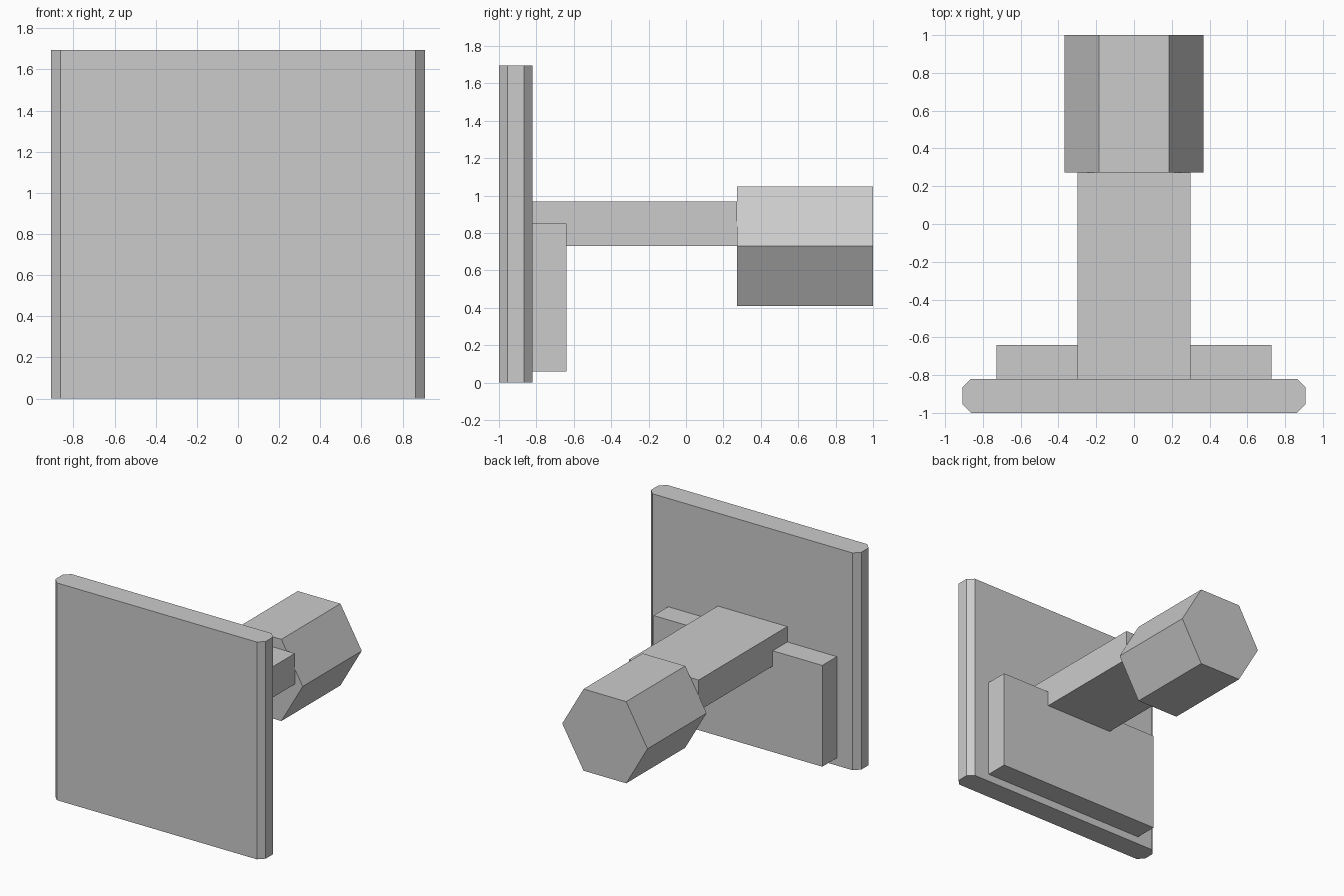
import bpy
import math

cube = bpy.data.objects.get("Cube")
if cube:
    bpy.data.objects.remove(cube, do_unlink=True)

grey = bpy.data.materials.new("plain grey")
grey.use_nodes = True
colour = (0.6, 0.6, 0.6, 1)
grey.diffuse_color = colour
grey.node_tree.nodes["Principled BSDF"].inputs["Base Color"].default_value = colour


def prism(name, outline, offset, direction):
    """Extrude a closed outline along the y or z axis."""
    start, end = offset
    count = len(outline)

    def place(a, b, t):
        return (a, b, t) if direction == "z" else (a, t, b)

    verts = [place(a, b, t) for t in (start, end) for a, b in outline]
    faces = [list(range(count)), list(range(count, 2 * count))]
    for i in range(count):
        j = (i + 1) % count
        faces.append([i, j, j + count, i + count])
    mesh = bpy.data.meshes.new(name)
    mesh.from_pydata(verts, [], faces)
    # Wind every face outward from the convex solid's centre
    centre = sum((v.co for v in mesh.vertices), mesh.vertices[0].co * 0) / len(verts)
    for face in mesh.polygons:
        if face.normal.dot(face.center - centre) < 0:
            face.flip()
    mesh.update()
    mesh.materials.append(grey)
    obj = bpy.data.objects.new(name, mesh)
    bpy.context.collection.objects.link(obj)
    return obj


def rectangle(half_width, low, high):
    return [(-half_width, low), (half_width, low), (half_width, high), (-half_width, high)]


# Front slab with its upright edges chamfered
w, c, front, back = 0.908, 0.045, -1.0, -0.82
right_half = [(w - c, front), (w, front + c), (w, back - c), (w - c, back)]
left_half = [(-x, y) for x, y in reversed(right_half)]
prism("front_slab", right_half + left_half, (0, 1.695), "z")

# Backing plate and the flat arm
prism("backing_plate", rectangle(0.728, 0.06, 0.85), (back, -0.64), "y")
prism("arm", rectangle(0.3, 0.73, 0.97), (back, 0.272), "y")

# Six-sided grip at the rear
radius, height = 0.368, 0.73
hexagon = [(radius * math.cos(math.radians(a)), height + radius * math.sin(math.radians(a)))
           for a in range(0, 360, 60)]
prism("hexagonal_grip", hexagon, (0.272, 1.0), "y")
